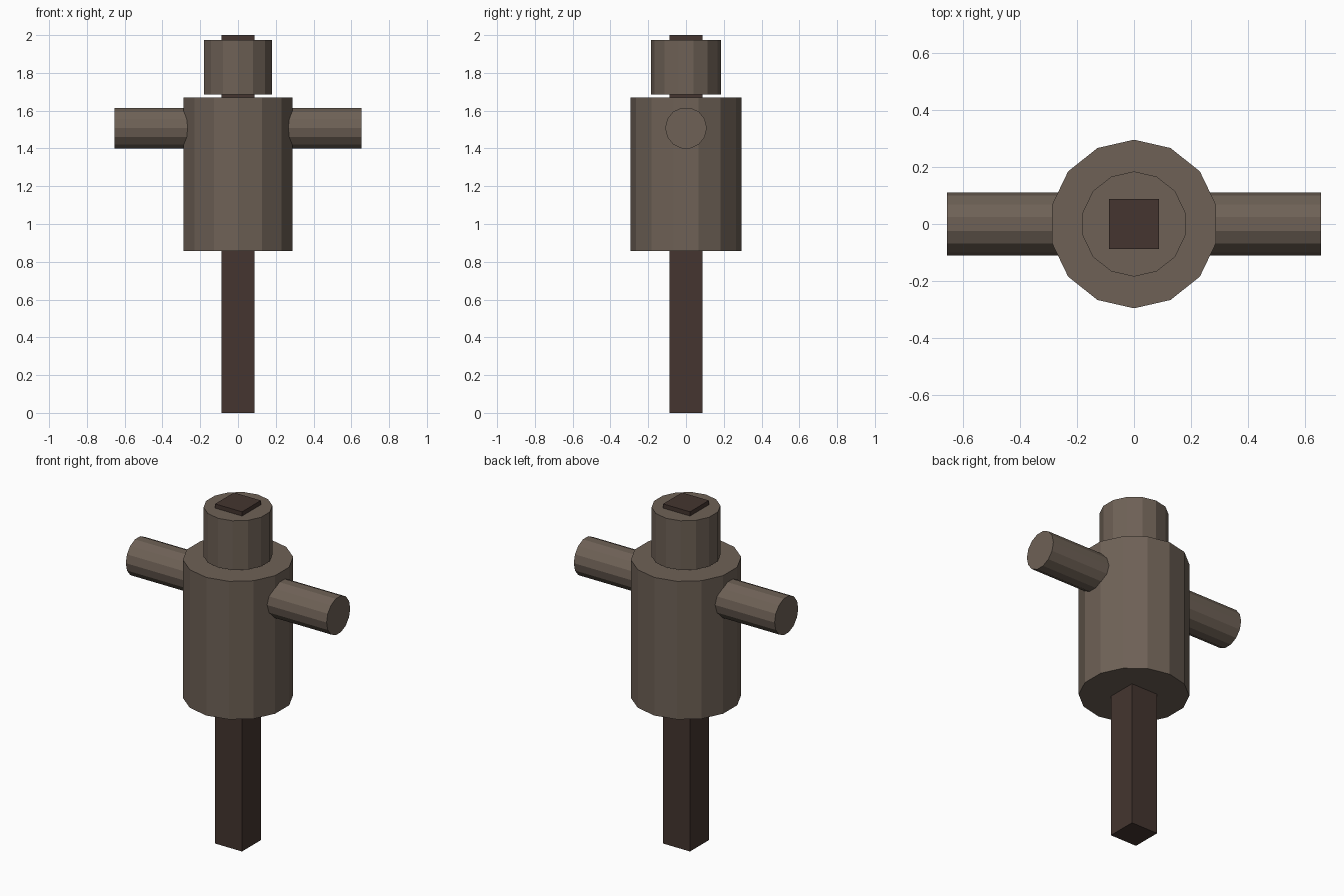
import bpy
import math

cube = bpy.data.objects.get("Cube")
if cube:
    bpy.data.objects.remove(cube, do_unlink=True)


def make_material(name, rgb):
    mat = bpy.data.materials.new(name)
    mat.use_nodes = True
    mat.diffuse_color = (*rgb, 1)
    mat.node_tree.nodes["Principled BSDF"].inputs["Base Color"].default_value = (*rgb, 1)
    return mat


def finish(name, mat):
    obj = bpy.context.object
    obj.name = obj.data.name = name
    obj.data.materials.append(mat)
    return obj


def cylinder(name, radius, length, centre_z, mat, tilt=0):
    bpy.ops.mesh.primitive_cylinder_add(
        vertices=14, radius=radius, depth=length,
        location=(0, 0, centre_z), rotation=(0, tilt, 0))
    return finish(name, mat)


taupe = make_material("taupe wood", (0.156, 0.120, 0.093))
dark = make_material("dark brown wood", (0.058, 0.036, 0.029))

# Square stake running the full height, showing above the head
bpy.ops.mesh.primitive_cube_add(size=1, location=(0, 0, 1))
stake = finish("stake", dark)
stake.scale = (0.175, 0.175, 2)

# Faceted torso, and a head floating just above it
cylinder("torso", 0.295, 0.813, 1.263, taupe)
cylinder("head", 0.184, 0.29, 1.83, taupe)

# Straight bar through the torso forming both arms
cylinder("arms", 0.11, 1.308, 1.508, taupe, math.pi / 2)
